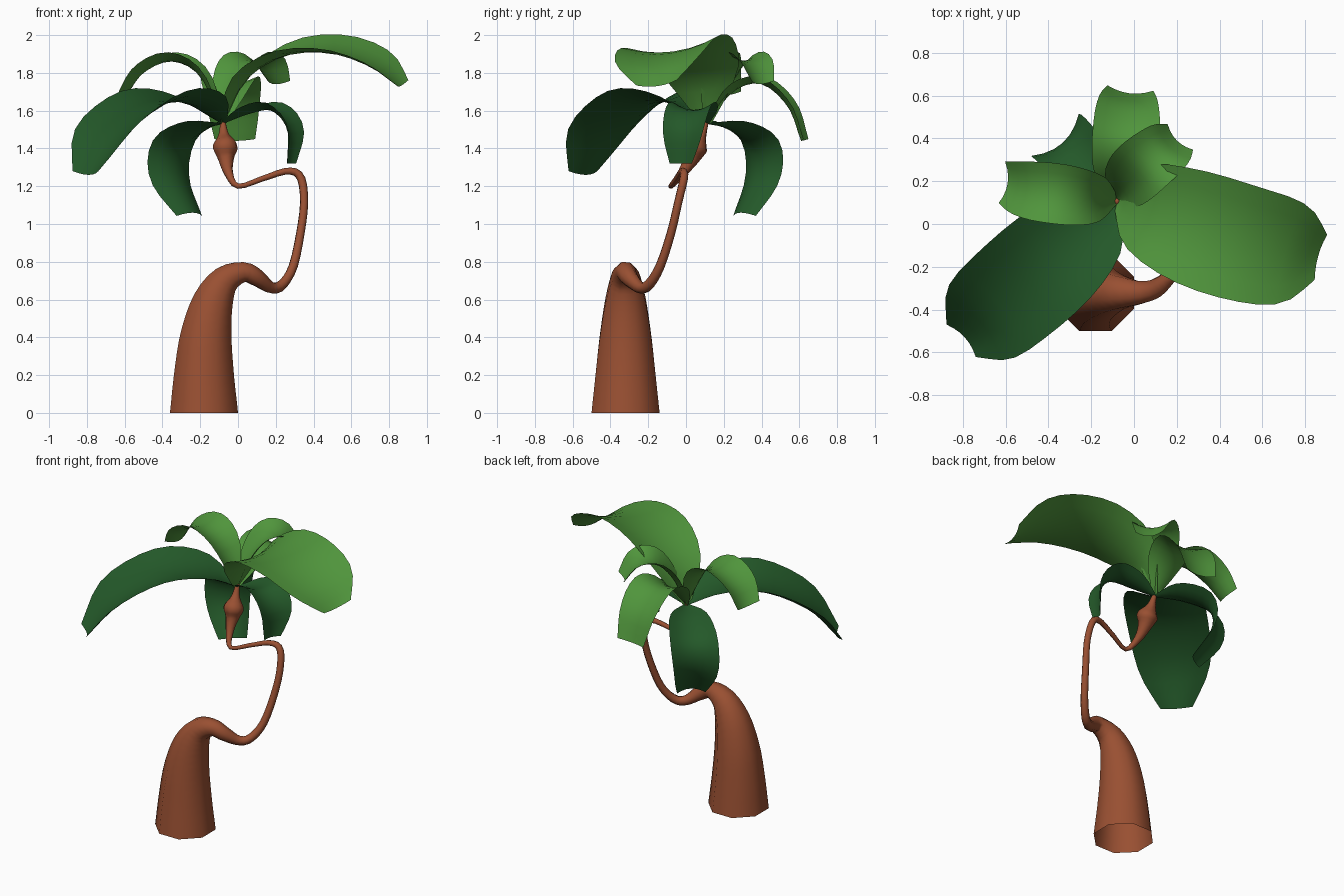
import bpy
import math
from mathutils import Vector

cube = bpy.data.objects.get("Cube")
if cube:
    bpy.data.objects.remove(cube)


def material(name, color):
    mat = bpy.data.materials.new(name)
    mat.use_nodes = True
    mat.diffuse_color = (*color, 1)
    mat.node_tree.nodes["Principled BSDF"].inputs["Base Color"].default_value = (*color, 1)
    return mat


bark = material("reddish_bark", (0.32, 0.08, 0.032))
light_green = material("light_leaf_green", (0.08, 0.3, 0.045))
dark_green = material("dark_leaf_green", (0.017, 0.098, 0.022))


def spline(points, t):
    """Smooth interpolation through points of any dimension, t from 0 to 1."""
    last = len(points) - 1
    i = min(int(t * last), last - 1)
    f = t * last - i
    b, c = Vector(points[i]), Vector(points[i + 1])
    a = Vector(points[i - 1]) if i > 0 else b * 2 - c
    d = Vector(points[i + 2]) if i + 2 <= last else c * 2 - b
    return (b * 2 + (c - a) * f + (a * 2 - b * 5 + c * 4 - d) * f ** 2
            + (b * 3 - a - c * 3 + d) * f ** 3) / 2


def tangent(points, t):
    step = 0.01
    ahead = spline(points, min(t + step, 1))
    return (ahead - spline(points, max(t - step, 0))).to_3d().normalized()


def build(name, verts, faces, mat):
    mesh = bpy.data.meshes.new(name)
    mesh.from_pydata(verts, [], faces)
    mesh.materials.append(mat)
    mesh.polygons.foreach_set("use_smooth", [True] * len(mesh.polygons))
    obj = bpy.data.objects.new(name, mesh)
    bpy.context.collection.objects.link(obj)
    return obj


def sweep(name, path, mat, rings=64, sides=8):
    """Round tube along (x, y, z, radius) points, open at the foot."""
    verts, faces = [], []
    side = Vector((1, 0, 0))
    for i in range(rings + 1):
        t = i / rings
        p = spline(path, t)
        along = tangent(path, t) if i else Vector((0, 0, 1))
        side = (side - along * side.dot(along)).normalized()
        other = along.cross(side)
        for k in range(sides):
            a = math.tau * (k + 0.5) / sides
            verts.append(p.to_3d() + (side * math.cos(a) + other * math.sin(a)) * p[3])
    for i in range(rings):
        for k in range(sides):
            n = (k + 1) % sides
            faces.append((i * sides + k, i * sides + n,
                          (i + 1) * sides + n, (i + 1) * sides + k))
    faces.append(tuple(rings * sides + k for k in range(sides)))
    return build(name, verts, faces, mat)


def leaf(name, mat, half_width, ribs, cup=0.35, roll=0.0, tip=0.4, rows=14, cols=6):
    """Cupped blade that follows its midrib and is widest past the middle."""
    widths = [(w, 0) for w in (0.1, 0.72, 0.97, 1, 0.88, tip)]
    ribs = [crown] + ribs
    heading = Vector(ribs[-1]) - Vector(ribs[0])
    heading.z = 0
    up = Vector((0, 0, 1))
    side = up.cross(heading.normalized()) * math.cos(roll) + up * math.sin(roll)
    verts, faces = [], []
    for i in range(rows + 1):
        t = i / rows
        p = spline(ribs, t)
        normal = tangent(ribs, t).cross(side).normalized()
        w = half_width * spline(widths, t)[0]
        for j in range(cols + 1):
            u = 2 * j / cols - 1
            verts.append(p + side * u * w + normal * cup * w * u * u)
    n = cols + 1
    for i in range(rows):
        for j in range(cols):
            k = i * n + j
            faces.append((k, k + n, k + n + 1, k + 1))
    return build(name, verts, faces, mat)


# Thick foot that thins into a winding stem with a bulb below the crown
sweep("trunk", [
    (-0.18, -0.32, 0, 0.195), (-0.18, -0.32, 0.2, 0.172),
    (-0.17, -0.32, 0.4, 0.148), (-0.135, -0.32, 0.58, 0.118),
    (-0.07, -0.32, 0.7, 0.085), (0.03, -0.32, 0.745, 0.057),
    (0.1, -0.3, 0.715, 0.047), (0.17, -0.245, 0.665, 0.032),
    (0.23, -0.2, 0.675, 0.028), (0.29, -0.14, 0.77, 0.025),
    (0.33, -0.08, 0.95, 0.023), (0.35, -0.04, 1.12, 0.022),
    (0.33, -0.01, 1.25, 0.022), (0.26, -0.02, 1.28, 0.018),
    (0.13, -0.05, 1.24, 0.015), (0, -0.08, 1.2, 0.014),
    (-0.05, -0.02, 1.27, 0.025), (-0.065, 0.03, 1.35, 0.045),
    (-0.068, 0.05, 1.41, 0.068), (-0.075, 0.08, 1.47, 0.03),
    (-0.08, 0.11, 1.55, 0.012)], bark)

crown = (-0.08, 0.11, 1.53)

# Upper, paler leaves
leaf("large_left_leaf", light_green, 0.275, [
    (0.04, 0.08, 1.76), (0.25, 0, 1.89), (0.5, -0.08, 1.91),
    (0.72, -0.13, 1.84), (0.86, -0.15, 1.73)], cup=0.2, roll=0.13)
leaf("right_leaf", light_green, 0.14, [
    (-0.2, 0.12, 1.78), (-0.35, 0.14, 1.86), (-0.5, 0.16, 1.8),
    (-0.59, 0.19, 1.68)], tip=0.7)
leaf("back_leaf", light_green, 0.155, [
    (-0.06, 0.25, 1.7), (-0.04, 0.4, 1.74), (-0.03, 0.54, 1.62),
    (-0.02, 0.61, 1.44)], cup=0.25, tip=0.7)
leaf("back_left_leaf", light_green, 0.14, [
    (-0.03, 0.19, 1.73), (0.04, 0.27, 1.85), (0.13, 0.34, 1.85),
    (0.2, 0.39, 1.74)], tip=0.6)

# Lower, darker leaves
leaf("large_front_right_leaf", dark_green, 0.255, [
    (-0.23, -0.03, 1.63), (-0.43, -0.21, 1.63), (-0.65, -0.4, 1.48),
    (-0.79, -0.53, 1.26)], cup=0.3)
leaf("back_right_leaf", dark_green, 0.15, [
    (-0.19, 0.24, 1.5), (-0.31, 0.36, 1.41), (-0.33, 0.37, 1.25),
    (-0.24, 0.29, 1.06)], tip=0.6)
leaf("small_left_leaf", dark_green, 0.125, [
    (0.05, 0.07, 1.58), (0.18, 0.03, 1.6), (0.27, 0, 1.5),
    (0.265, -0.02, 1.32)], tip=0.5)
